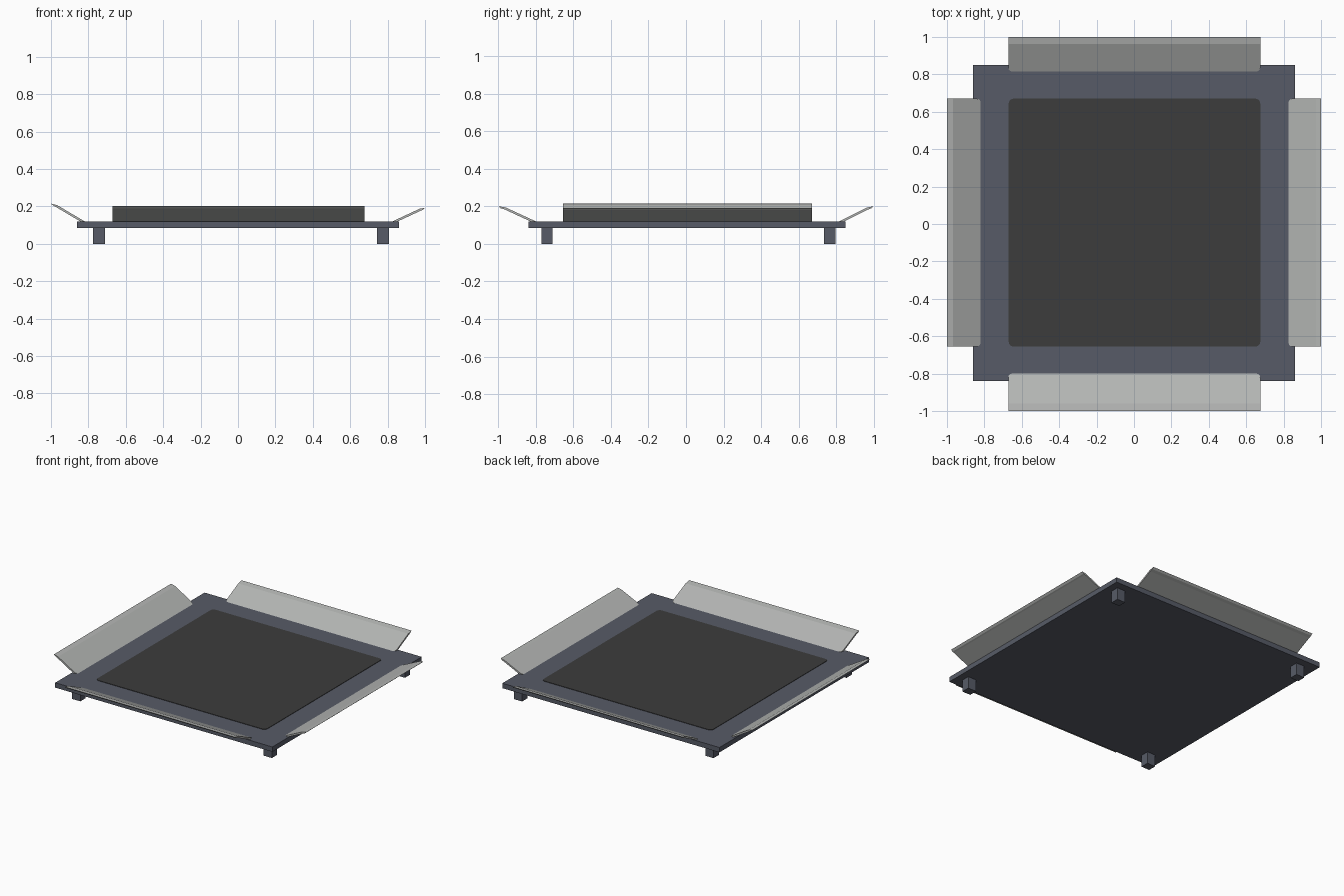
import bpy, bmesh, math
from mathutils import Vector

if "Cube" in bpy.data.objects:
    bpy.data.objects.remove(bpy.data.objects["Cube"])


def mat(name, c):
    m = bpy.data.materials.new(name)
    m.diffuse_color = (*c, 1)
    m.use_nodes = True
    m.node_tree.nodes["Principled BSDF"].inputs["Base Color"].default_value = m.diffuse_color
    return m


SLATE = mat("slate frame", (0.095, 0.105, 0.135))
DARK = mat("dark pad", (0.045, 0.045, 0.045))
GREY = mat("flap grey", (0.45, 0.46, 0.45))


def finish(bm, name, material):
    bmesh.ops.recalc_face_normals(bm, faces=bm.faces)
    me = bpy.data.meshes.new(name)
    bm.to_mesh(me)
    bm.free()
    me.materials.append(material)
    ob = bpy.data.objects.new(name, me)
    bpy.context.collection.objects.link(ob)
    return ob


def box(name, x0, x1, y0, y1, z0, z1, material, corner=0):
    bm = bmesh.new()
    bmesh.ops.create_cube(bm, size=1)
    for v in bm.verts:
        v.co = Vector(((x0 + x1) / 2 + v.co.x * (x1 - x0),
                       (y0 + y1) / 2 + v.co.y * (y1 - y0),
                       (z0 + z1) / 2 + v.co.z * (z1 - z0)))
    if corner:
        up = [e for e in bm.edges
              if abs(e.verts[0].co.z - e.verts[1].co.z) > 1e-5]
        bmesh.ops.bevel(bm, geom=up, offset=corner, segments=4,
                        profile=0.5, affect='EDGES')
    return finish(bm, name, material)


# Base plate and thin landing surface
box("base_plate", -0.86, 0.86, -0.84, 0.85, 0.085, 0.12, SLATE)
box("landing_surface", -0.67, 0.675, -0.655, 0.67, 0.118, 0.123, DARK, 0.025)

# Four square feet
for sx, x0, x1 in (("left", -0.775, -0.71), ("right", 0.742, 0.808)):
    for sy, y0, y1 in (("front", -0.77, -0.71), ("back", 0.735, 0.795)):
        box(f"{sy}_{sx}_foot", x0, x1, y0, y1, 0, 0.085, SLATE)


def flap(name, inner, bend, bend_z, tip_z, a, b, place):
    """Tilted panel with a flatter lip; d runs outward, a..b along the side."""
    bm = bmesh.new()
    slope = (bend_z - 0.12) / (bend - inner)
    r = 0.02
    rows = []
    # rounded inner corners, then bend line, then lip
    for i in range(4):
        t = i / 3 * math.pi / 2
        d = inner + r * (1 - math.cos(t))
        rows.append((d, 0.12 + slope * (d - inner), r * (1 - math.sin(t))))
    rows += [(bend, bend_z, 0), (1.0, tip_z, 0)]
    th = 0.012
    n = 1 / math.hypot(1, slope)
    rings = []
    for d, z, inset in rows:
        last = d == 1.0
        dd = d - 0.012 if last else d + th * slope * n
        zz = z - th * n
        rings.append([bm.verts.new(place(*p)) for p in (
            (d, a + inset, z), (d, b - inset, z),
            (dd, b - inset, zz), (dd, a + inset, zz))])
    for p, q in zip(rings, rings[1:]):
        for k in range(4):
            j = (k + 1) % 4
            bm.faces.new((p[k], p[j], q[j], q[k]))
    bm.faces.new(rings[0])
    bm.faces.new(rings[-1])
    finish(bm, name, GREY)


# Four raised edge flaps
flap("left_flap", 0.82, 0.967, 0.207, 0.215, -0.655, 0.67,
     lambda d, s, z: (-d, s, z))
flap("right_flap", 0.826, 0.972, 0.188, 0.192, -0.655, 0.67,
     lambda d, s, z: (d, s, z))
flap("front_flap", 0.80, 0.96, 0.194, 0.201, -0.672, 0.675,
     lambda d, s, z: (s, -d, z))
flap("back_flap", 0.815, 0.963, 0.193, 0.201, -0.672, 0.675,
     lambda d, s, z: (s, d, z))
